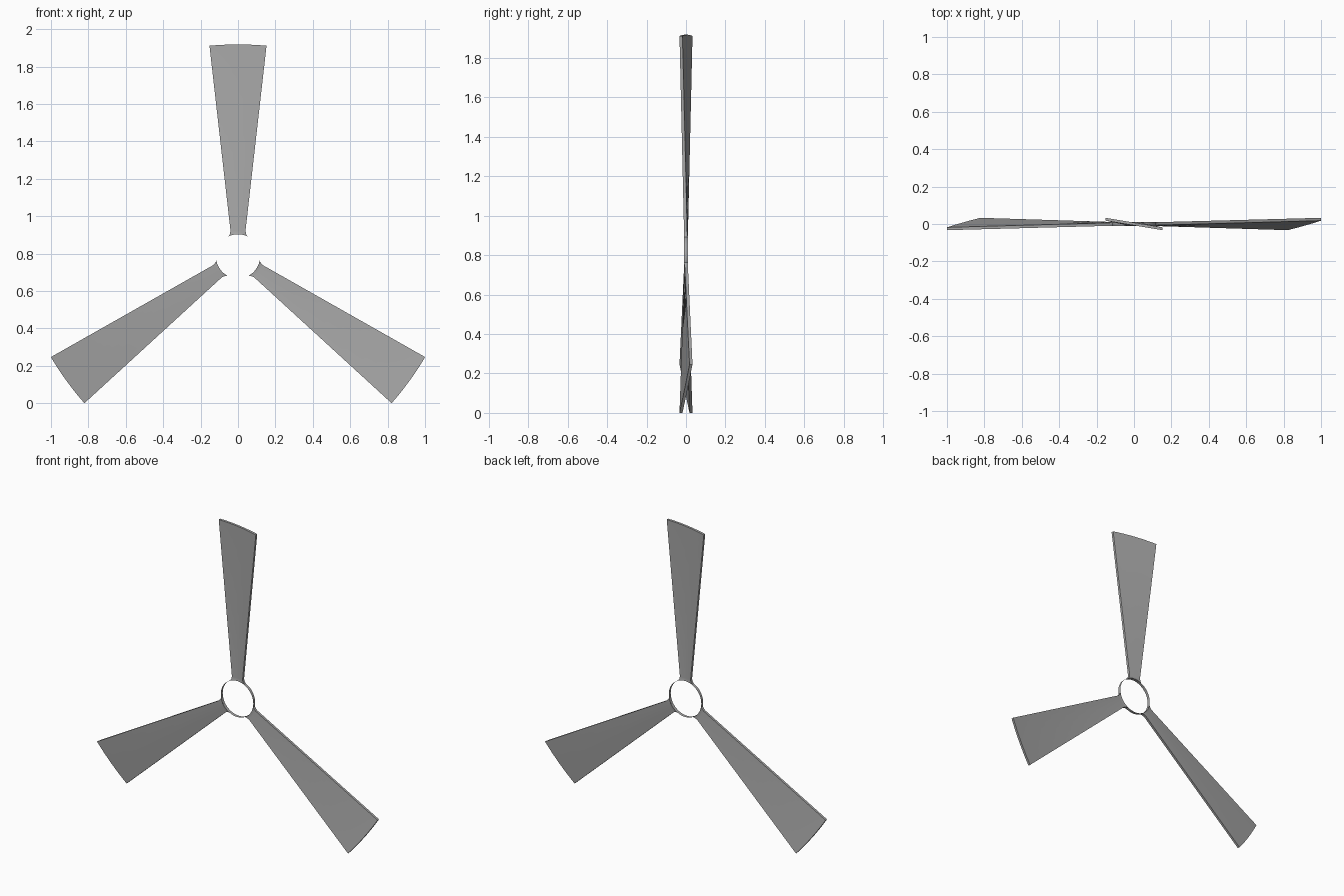
import bpy, bmesh
from math import radians, sqrt, sin, cos, pi
from mathutils import Matrix

if "Cube" in bpy.data.objects:
    bpy.data.objects.remove(bpy.data.objects["Cube"])

CENTRE_Z, HUB_R, TIP_R = 0.785, 0.118, 1.126

# dark grey finish
grey = bpy.data.materials.new("dark_grey")
grey.diffuse_color = (0.39, 0.39, 0.39, 1)
grey.use_nodes = True
grey.node_tree.nodes["Principled BSDF"].inputs["Base Color"].default_value = grey.diffuse_color

def make_object(name, bm):
    bmesh.ops.recalc_face_normals(bm, faces=bm.faces)
    me = bpy.data.meshes.new(name)
    bm.to_mesh(me)
    bm.free()
    me.materials.append(grey)
    ob = bpy.data.objects.new(name, me)
    bpy.context.collection.objects.link(ob)
    ob.location.z = CENTRE_Z
    return ob

def blade(name, degrees):
    # (radius or None for hub arc, half width, half lean in y, half thickness)
    rows = [(None, 0.050, 0.0, 0.010), (0.118, 0.044, 0.001, 0.009),
            (0.136, 0.040, 0.002, 0.008), (TIP_R, 0.1525, 0.0255, 0.0075)]
    n = 8
    bm = bmesh.new()
    loops = []
    for r, w, lean, t in rows:
        front, back = [], []
        for i in range(n + 1):
            u = 2 * i / n - 1
            x = u * w
            arc = sqrt(HUB_R ** 2 - x * x) if abs(x) < HUB_R else 0
            z = arc if r is None else max(r, arc + 0.004)
            if r == TIP_R:
                z += 0.007 * (1 - u * u)      # slightly rounded tip
            front.append(bm.verts.new((x, -u * lean - t, z)))
            back.append(bm.verts.new((x, -u * lean + t, z)))
        loops.append(front + back[::-1])
    for a, b in zip(loops, loops[1:]):
        m = len(a)
        for i in range(m):
            j = (i + 1) % m
            bm.faces.new((a[i], a[j], b[j], b[i]))
    # tip cap, as a strip of quads
    tip = loops[-1]
    for i in range(n):
        bm.faces.new((tip[i], tip[i + 1], tip[-2 - i], tip[-1 - i]))
    bmesh.ops.rotate(bm, verts=bm.verts, cent=(0, 0, 0),
                     matrix=Matrix.Rotation(radians(degrees), 3, 'Y'))
    ob = make_object(name, bm)
    bpy.ops.object.select_all(action='DESELECT')
    ob.select_set(True)
    bpy.context.view_layer.objects.active = ob
    bpy.ops.object.shade_smooth_by_angle(angle=radians(30))

# three blades, one up and two swept low
for name, deg in (("blade_top", 0), ("blade_right", 126), ("blade_left", -126)):
    blade(name, deg)

# thin open hub ring
bm = bmesh.new()
S = 48
pts = [(HUB_R * cos(2 * pi * i / S), HUB_R * sin(2 * pi * i / S)) for i in range(S)]
f = [bm.verts.new((x, -0.010, z)) for x, z in pts]
b = [bm.verts.new((x, 0.010, z)) for x, z in pts]
for i in range(S):
    j = (i + 1) % S
    bm.faces.new((f[i], f[j], b[j], b[i]))
ring = make_object("hub_ring", bm)
for p in ring.data.polygons:
    p.use_smooth = True
